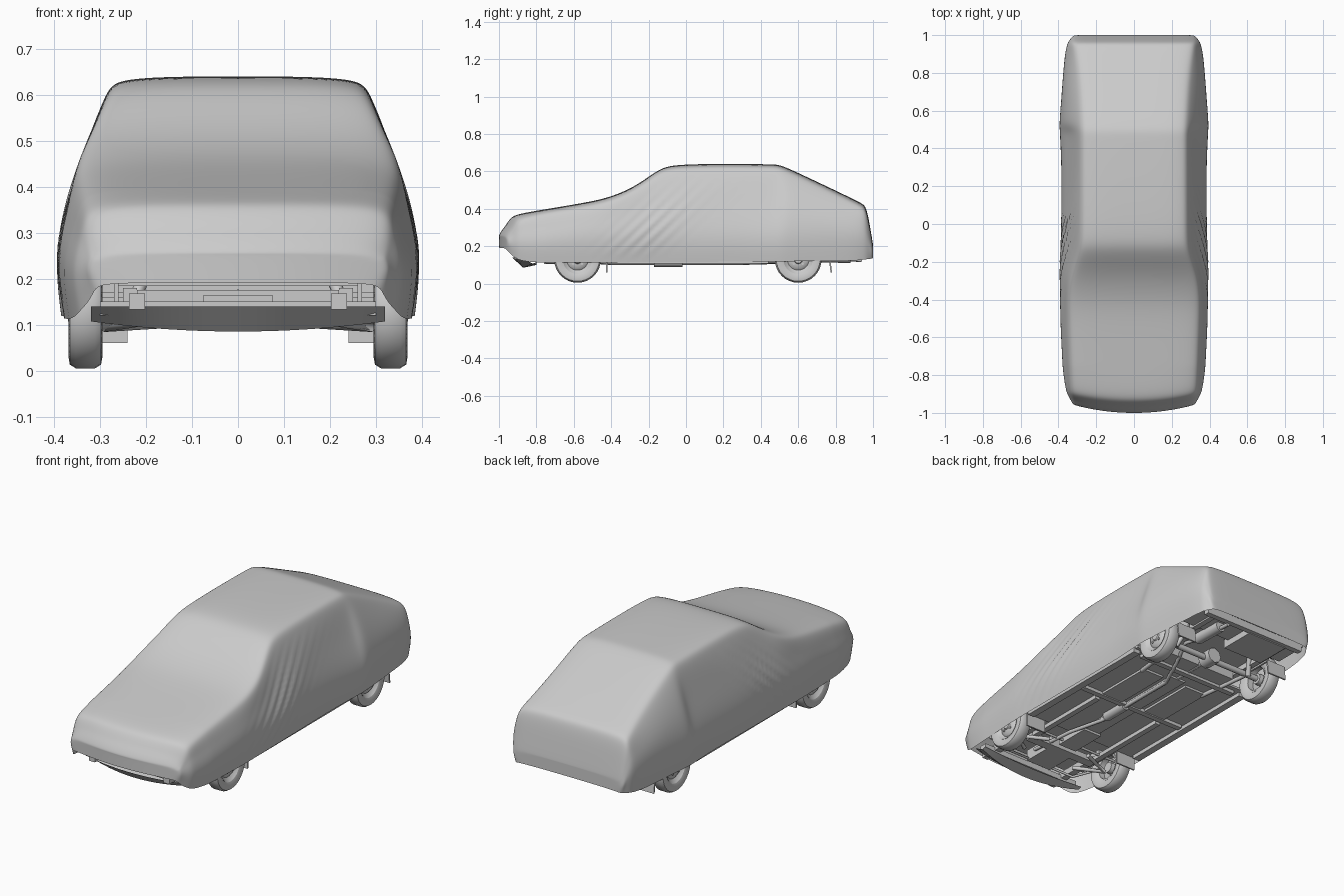
import bpy, bmesh, math
from mathutils import Vector

if "Cube" in bpy.data.objects:
    bpy.data.objects.remove(bpy.data.objects["Cube"])


def finish(name, bm, angle=None):
    bmesh.ops.remove_doubles(bm, verts=bm.verts, dist=1e-5)
    bmesh.ops.recalc_face_normals(bm, faces=bm.faces)
    me = bpy.data.meshes.new(name)
    bm.to_mesh(me)
    bm.free()
    ob = bpy.data.objects.new(name, me)
    bpy.context.collection.objects.link(ob)
    if angle:
        smooth(ob, angle)
    return ob


def smooth(ob, angle):
    bpy.ops.object.select_all(action='DESELECT')
    ob.select_set(True)
    bpy.context.view_layer.objects.active = ob
    bpy.ops.object.shade_smooth_by_angle(angle=math.radians(angle))


def box(name, c, s, rot=(0, 0, 0)):
    bm = bmesh.new()
    bmesh.ops.create_cube(bm, size=1)
    for v in bm.verts:
        v.co = Vector(v.co[i] * s[i] for i in range(3))
    ob = finish(name, bm)
    ob.location, ob.rotation_euler = c, rot
    return ob


def tube(name, pts, r):
    cu = bpy.data.curves.new(name, 'CURVE')
    cu.dimensions = '3D'
    cu.bevel_depth, cu.bevel_resolution, cu.use_fill_caps = r, 2, True
    sp = cu.splines.new('POLY')
    sp.points.add(len(pts) - 1)
    for p, q in zip(sp.points, pts):
        p.co = (*q, 1)
    ob = bpy.data.objects.new(name, cu)
    bpy.context.collection.objects.link(ob)


def lathe(name, profile, c, flip=1, n=32):
    # revolve (radius, x offset) points about the x axis
    bm = bmesh.new()
    rows = [[bm.verts.new((x * flip, r * math.cos(k * math.tau / n), r * math.sin(k * math.tau / n)))
             for k in range(n)] for r, x in profile]
    for a, b in zip(rows, rows[1:]):
        for k in range(n):
            j = (k + 1) % n
            bm.faces.new((a[k], a[j], b[j], b[k]))
    ob = finish(name, bm, 40)
    ob.location = c
    return ob


def lerp(table, y):
    if y <= table[0][0]:
        return table[0][1]
    for (a, u), (b, v) in zip(table, table[1:]):
        if y <= b:
            return u + (v - u) * (y - a) / (b - a)
    return table[-1][1]


# Cover outline curves along the length: (y, value)
TOP = [(-1, .26), (-.985, .285), (-.965, .31), (-.94, .35), (-.91, .37), (-.7, .408), (-.55, .428),
       (-.4, .465), (-.28, .515), (-.2, .57), (-.13, .622), (-.06, .637), (.2, .642), (.5, .637),
       (.6, .592), (.8, .498), (.94, .43), (.965, .41), (.985, .3), (1, .21)]
BOTTOM = [(-1, .185), (-.97, .15), (-.92, .122), (-.8, .112), (0, .116), (.9, .122), (1, .135)]
BELT = [(-1, .325), (-.93, .365), (-.8, .383), (-.5, .397), (.3, .393), (.52, .404), (.9, .373), (.96, .358), (1, .325)]
SHOULDER = [(-1, .32), (-.9, .35), (-.5, .376), (-.3, .367), (-.1, .345), (.48, .338), (.53, .366),
            (.8, .362), (.95, .347), (1, .315)]
ROOF = [(-1, .30), (-.92, .325), (-.4, .345), (-.3, .335), (-.12, .28), (.5, .278), (.8, .292), (.95, .315), (1, .30)]
STATIONS = [-1, -.985, -.965, -.94, -.91, -.8, -.65, -.5, -.4, -.3, -.22, -.14, -.07, .1, .3, .44, .49, .53,
            .6, .75, .88, .94, .965, .985, 1]


def section(y):
    zt, zb, ww, ws, wt = (lerp(t, y) for t in (TOP, BOTTOM, BELT, SHOULDER, ROOF))
    zw = zb + min(.14, .4 * (zt - zb))
    zs = zw + .45 * (zt - zw)
    d = min(.03, .25 * (zt - zb))
    half = [(ww - .018, zb), (ww, zw), (ws, zs), (wt + .012, zt - d), (wt - .02, zt - d * .2), (wt * .5, zt)]
    return half + [(0, zt)] + [(-x, z) for x, z in reversed(half)]


# Fabric cover: lofted cage, subdivided
bm = bmesh.new()
loops = [(y, section(y)) for y in STATIONS]


def shrunk(y):
    s = section(y)
    zm = (s[0][1] + s[6][1]) / 2
    return (y, [(x * .85, zm + (z - zm) * .8) for x, z in s])


loops = [shrunk(-1)] + loops + [shrunk(1)]
rows = [[bm.verts.new((x, y, z)) for x, z in s] for y, s in loops]
for a, b in zip(rows, rows[1:]):
    for i in range(len(a) - 1):
        bm.faces.new((a[i], a[i + 1], b[i + 1], b[i]))
for r in (rows[0], rows[-1]):
    for i in range(5):
        bm.faces.new((r[i], r[i + 1], r[11 - i], r[12 - i]))
    bm.faces.new((r[5], r[6], r[7]))
cover = finish("cover", bm)
sub = cover.modifiers.new("smooth", 'SUBSURF')
sub.levels = 3
bpy.context.view_layer.objects.active = cover
bpy.ops.object.modifier_apply(modifier=sub.name)
# Bowed nose and diagonal cloth folds by the windscreen pillars
for v in cover.data.vertices:
    x, y, z = v.co
    if y < -.75:
        v.co.y += .045 * (x / .33) ** 2 * (-.75 - y) / .25
    if abs(x) > .25:
        t = y - 1.05 * (z - .2) + .27
        w = math.exp(-(t / .16) ** 2) * max(0, math.sin(math.pi * min(1, max(0, (z - .13) / .45))))
        v.co.x += math.copysign(.010 * w * math.sin(math.tau * t / .15), x)
smooth(cover, 60)

# Wheels and mud flaps
TYRE = [(.076, -.028), (.1, -.037), (.117, -.034), (.125, -.021), (.125, .021), (.117, .034), (.1, .037), (.076, .028)]
RIM = [(.064, -.024), (.078, -.03), (.078, .03), (.07, .022), (.058, .014), (.046, .024), (.024, .026), (.02, .032), (0, .032)]
BARREL = [(.064, -.024), (.062, .008), (.03, .004), (.028, -.02), (0, -.02)]
for s, side in ((1, "right"), (-1, "left")):
    for y, end in ((-.58, "front"), (.60, "rear")):
        c = (s * .332, y, .13)
        lathe(f"{end}_{side}_tyre", TYRE, c, s)
        lathe(f"{end}_{side}_rim", RIM, c, s)
        lathe(f"{end}_{side}_rim_inside", BARREL, c, s)
        for k in range(4):
            a = math.tau * (k + .5) / 4
            lathe(f"{end}_{side}_wheel_nut", [(.006, .02), (.006, .03), (0, .03)],
                  (c[0], y + .034 * math.cos(a), .13 + .034 * math.sin(a)), s, 6)
    box(f"front_{side}_mud_flap", (s * .298, -.425, .1), (.115, .008, .08))
    box(f"rear_{side}_mud_flap", (s * .298, .772, .1), (.115, .008, .08), (.12, 0, 0))
    # Sills, chassis rails and floor ribs
    box(f"{side}_sill", (s * .35, .02, .122), (.04, .84, .03))
    box(f"{side}_chassis_rail", (s * .2, -.3, .118), (.03, .5, .022))
    box(f"{side}_front_rail", (s * .22, -.72, .15), (.035, .4, .035))
    box(f"{side}_rear_rail", (s * .235, .7, .165), (.03, .5, .03))
    box(f"{side}_floor_rib", (s * .14, .15, .122), (.13, .34, .012))
    # Front and rear suspension arms
    tube(f"{side}_control_arm", [(s * .13, -.52, .105), (s * .29, -.58, .095), (s * .16, -.68, .115)], .011)
    tube(f"{side}_trailing_arm", [(s * .2, .3, .12), (s * .235, .6, .12)], .011)
    tube(f"{side}_shock_absorber", [(s * .24, .62, .11), (s * .2, .68, .22)], .014)
    box(f"front_{side}_wheel_arch", (s * .265, -.58, .22), (.01, .3, .14))
    box(f"rear_{side}_wheel_arch", (s * .265, .6, .22), (.01, .3, .14))

# Underbody panels
box("main_floor", (0, .02, .134), (.72, .88, .012))
box("tunnel", (0, -.05, .125), (.09, .8, .015))
box("rear_floor", (0, .7, .19), (.53, .5, .012))
box("boot_floor", (0, .865, .165), (.64, .19, .012))
box("spare_wheel_well", (-.1, .84, .15), (.24, .2, .05))
box("fuel_tank", (0, .475, .15), (.44, .1, .05))
box("engine_bay_floor", (0, -.62, .2), (.53, .42, .012))
box("front_crossmember", (0, -.58, .12), (.42, .05, .03))
box("oil_pan", (0, -.66, .135), (.15, .2, .06))
box("gearbox", (0, -.43, .13), (.11, .2, .05))
box("radiator_support", (0, -.84, .135), (.6, .04, .03))
box("floor_crossmember", (0, -.02, .12), (.64, .03, .02))
box("rear_crossmember", (0, .42, .12), (.6, .03, .02))
box("rear_bumper_beam", (0, .945, .15), (.62, .03, .04))

# Curved front valance below the cover
bm = bmesh.new()
prev = None
for k in range(17):
    x = -.32 + .04 * k
    u = (x / .32) ** 2
    cur = [bm.verts.new(p) for p in ((x, -.93 + .05 * u, .14), (x, -.87 + .05 * u, .085 + .022 * u), (x, -.8, .1 + .015 * u))]
    if prev:
        for i in range(2):
            bm.faces.new((prev[i], cur[i], cur[i + 1], prev[i + 1]))
    prev = cur
finish("front_valance", bm, 30)

# Drivetrain and exhaust
tube("rear_axle", [(-.31, .6, .13), (.31, .6, .13)], .016)
tube("differential", [(0, .56, .135), (0, .64, .135)], .042)
tube("propeller_shaft", [(0, -.35, .128), (0, .58, .133)], .011)
tube("steering_rod", [(-.29, -.5, .12), (.29, -.5, .12)], .007)
tube("anti_roll_bar", [(-.27, -.6, .11), (-.22, -.75, .115), (.22, -.75, .115), (.27, -.6, .11)], .007)
tube("exhaust_pipe", [(.09, -.68, .13), (.09, -.4, .11), (.04, -.2, .11), (.04, .3, .11), (.12, .48, .115),
                      (.16, .6, .165), (.16, .72, .14), (.16, .94, .125)], .01)
tube("middle_silencer", [(.04, -.17, .116), (.04, -.02, .116)], .026)
tube("rear_silencer", [(.16, .7, .145), (.16, .88, .14)], .03)
